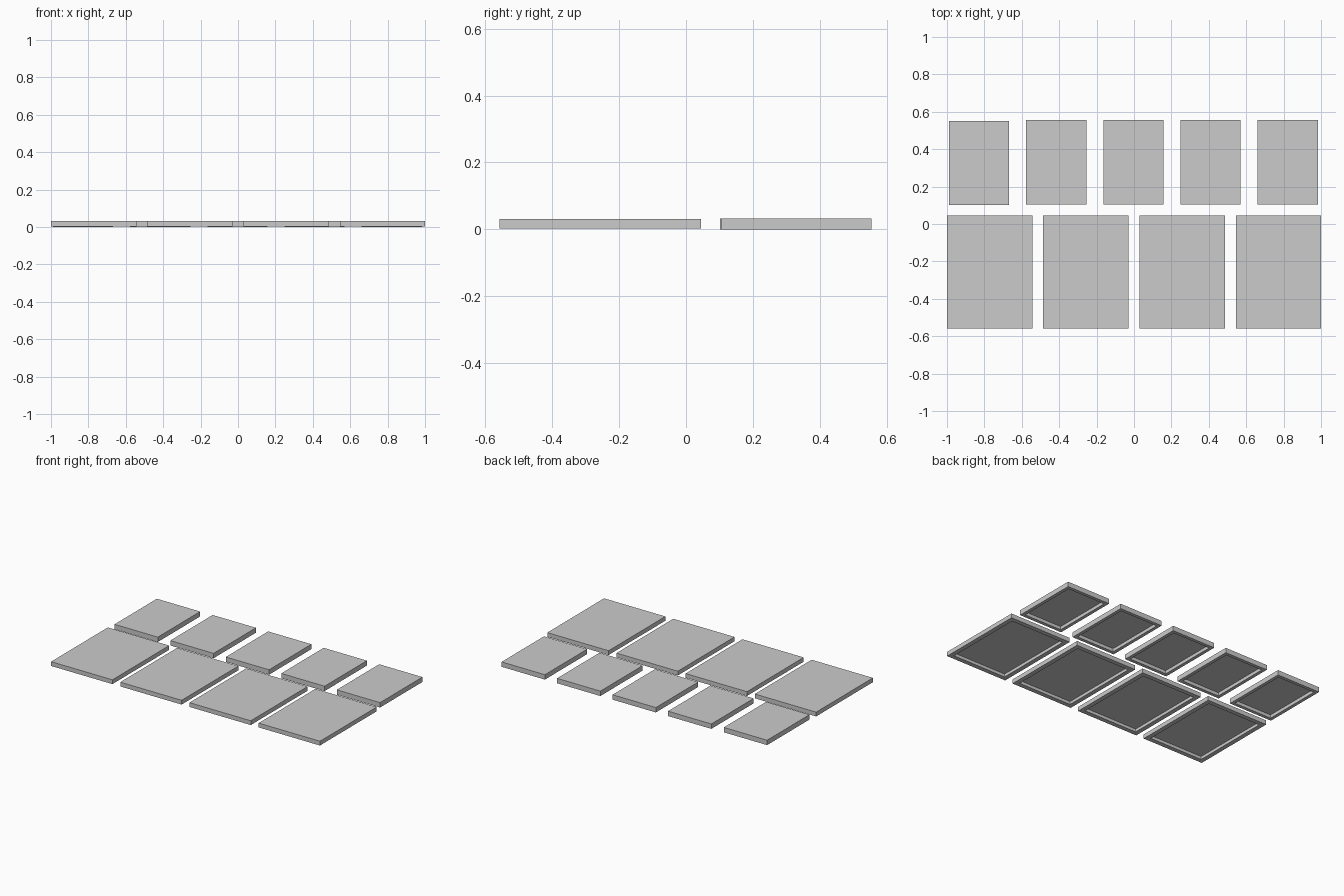
import bpy
import bmesh
from mathutils import Vector

cube = bpy.data.objects.get("Cube")
if cube:
    bpy.data.objects.remove(cube, do_unlink=True)

grey = bpy.data.materials.new("light grey")
grey.use_nodes = True
colour = (0.6, 0.6, 0.6, 1)
grey.diffuse_color = colour
grey.node_tree.nodes["Principled BSDF"].inputs["Base Color"].default_value = colour


def tile(name, centre, size, bottom, top, rim, depth):
    """Flat slab whose underside is recessed inside a raised rim."""
    bm = bmesh.new()
    bmesh.ops.create_cube(bm, size=1)
    bmesh.ops.scale(bm, verts=bm.verts, vec=(size[0], size[1], top - bottom))
    bmesh.ops.translate(bm, verts=bm.verts,
                        vec=(centre[0], centre[1], (top + bottom) / 2))
    bm.normal_update()
    under = min(bm.faces, key=lambda f: f.normal.z)
    # Inset the underside, then push a new floor up to make the inner walls
    bmesh.ops.inset_region(bm, faces=[under], thickness=rim, use_even_offset=True)
    floor = bmesh.ops.extrude_discrete_faces(bm, faces=[under])["faces"][0]
    bmesh.ops.translate(bm, verts=floor.verts, vec=Vector((0, 0, depth)))
    bmesh.ops.recalc_face_normals(bm, faces=bm.faces)
    mesh = bpy.data.meshes.new(name)
    bm.to_mesh(mesh)
    bm.free()
    mesh.materials.append(grey)
    obj = bpy.data.objects.new(name, mesh)
    bpy.context.collection.objects.link(obj)


# Front row of large tiles
for i in range(4):
    tile(f"large_tile_{i + 1}", (-0.772 + i * 0.5147, -0.256), (0.456, 0.603),
         0.002, 0.031, 0.03, 0.02)

# Back row of small tiles, the first sitting slightly forward
for i in range(5):
    y = 0.33 if i else 0.327
    tile(f"small_tile_{i + 1}", (-0.829 + i * 0.4128, y), (0.322, 0.45),
         0, 0.033, 0.022, 0.022)
